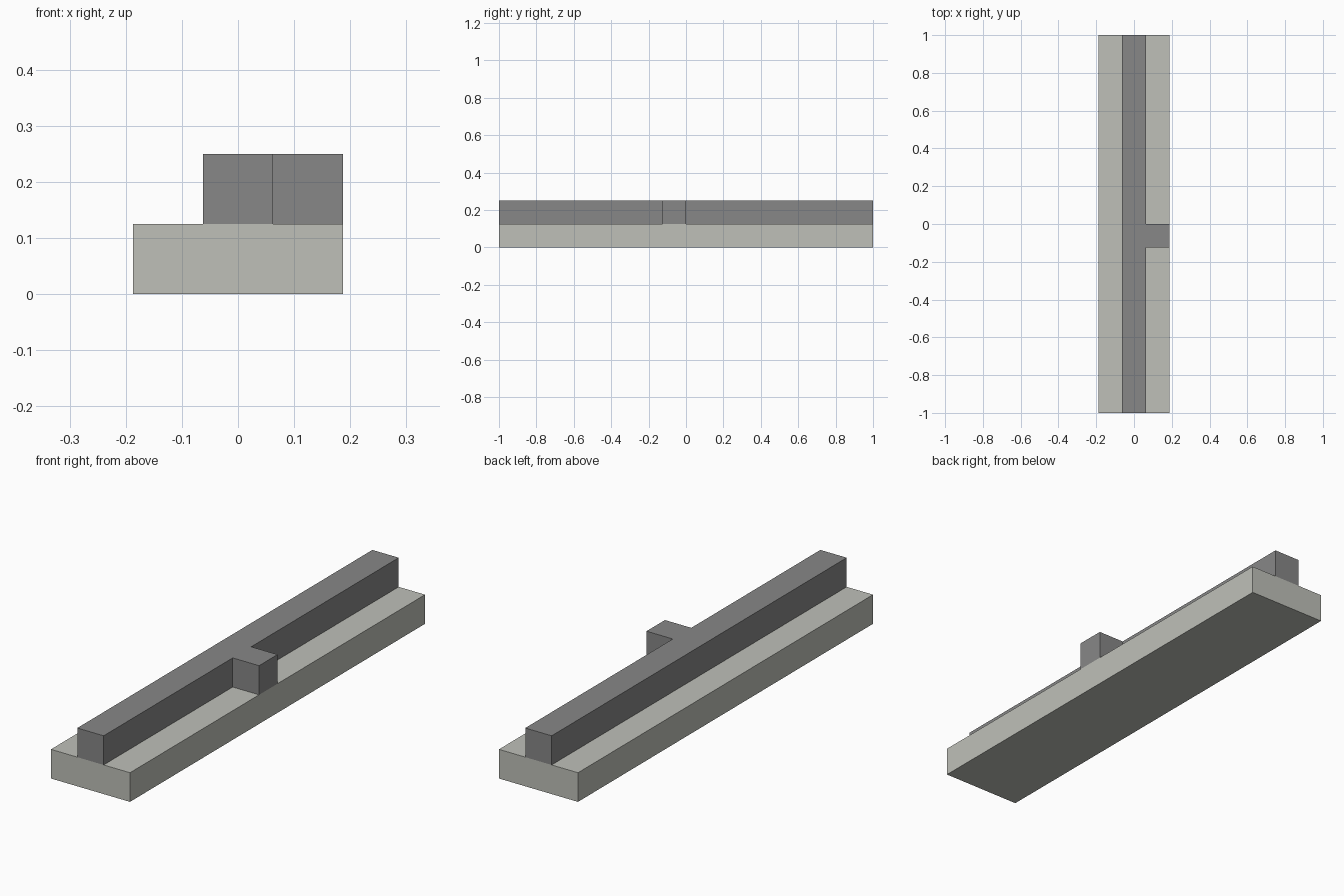
import bpy
import bmesh

cube = bpy.data.objects.get("Cube")
if cube:
    bpy.data.objects.remove(cube, do_unlink=True)

UNIT = 0.125  # block width and layer height
HALF = UNIT / 2


def make_material(name, rgb):
    mat = bpy.data.materials.new(name)
    mat.use_nodes = True
    color = (*rgb, 1.0)
    mat.diffuse_color = color
    for node in mat.node_tree.nodes:
        if node.type == "BSDF_PRINCIPLED":
            node.inputs["Base Color"].default_value = color
    return mat


def extrude_outline(name, outline, bottom, height, mat):
    """Raise a flat counter-clockwise outline into a solid."""
    bm = bmesh.new()
    face = bm.faces.new([bm.verts.new((x, y, bottom)) for x, y in outline])
    raised = bmesh.ops.extrude_face_region(bm, geom=[face], use_keep_orig=True)
    verts = [v for v in raised["geom"] if isinstance(v, bmesh.types.BMVert)]
    bmesh.ops.translate(bm, verts=verts, vec=(0, 0, height))
    bmesh.ops.recalc_face_normals(bm, faces=bm.faces)
    mesh = bpy.data.meshes.new(name)
    bm.to_mesh(mesh)
    bm.free()
    mesh.materials.append(mat)
    obj = bpy.data.objects.new(name, mesh)
    bpy.context.collection.objects.link(obj)
    return obj


light_grey = make_material("light warm grey", (0.52, 0.53, 0.485))
dark_grey = make_material("dark grey", (0.245, 0.245, 0.245))

# Wide base slab
edge = UNIT + HALF
extrude_outline("base_plate", [(-edge, -1), (edge, -1), (edge, 1), (-edge, 1)],
                0, UNIT, light_grey)

# Long wall with one short side stub
wall = [(-HALF, -1), (HALF, -1), (HALF, -UNIT), (edge, -UNIT),
        (edge, 0), (HALF, 0), (HALF, 1), (-HALF, 1)]
extrude_outline("wall_with_stub", wall, UNIT, UNIT, dark_grey)
